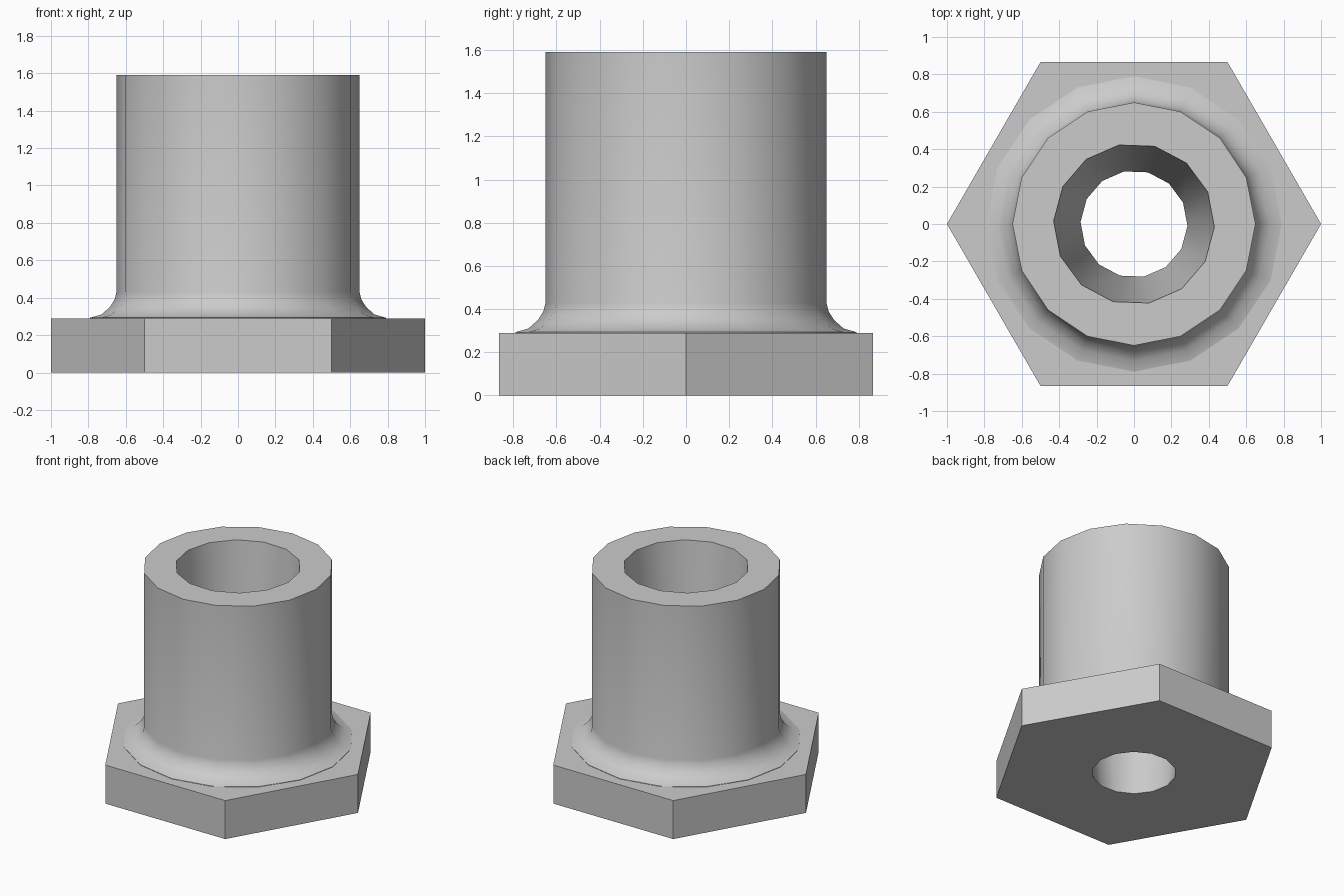
import bpy, bmesh, math

if "Cube" in bpy.data.objects:
    bpy.data.objects.remove(bpy.data.objects["Cube"], do_unlink=True)

metal = bpy.data.materials.new("light_grey")
metal.use_nodes = True
grey = (0.6, 0.6, 0.6, 1)
metal.diffuse_color = grey
metal.node_tree.nodes["Principled BSDF"].inputs["Base Color"].default_value = grey


def lathe(name, profile, sides, phase=0):
    """Closed solid from stacked rings of (radius, height)."""
    bm = bmesh.new()
    rings = []
    for r, z in profile:
        angles = [math.radians(phase) + math.tau * i / sides for i in range(sides)]
        rings.append([bm.verts.new((r * math.cos(a), r * math.sin(a), z)) for a in angles])
    for low, high in zip(rings, rings[1:]):
        for i in range(sides):
            j = (i + 1) % sides
            bm.faces.new((low[i], low[j], high[j], high[i]))
    bm.faces.new(rings[0][::-1])
    bm.faces.new(rings[-1])
    mesh = bpy.data.meshes.new(name)
    bm.to_mesh(mesh)
    bm.free()
    mesh.materials.append(metal)
    obj = bpy.data.objects.new(name, mesh)
    bpy.context.collection.objects.link(obj)
    return obj


def combine(target, tool, operation):
    """Apply a boolean and remove the tool."""
    tool.hide_render = True
    mod = target.modifiers.new(operation, "BOOLEAN")
    mod.operation = operation
    mod.solver = "EXACT"
    mod.object = tool
    bpy.context.view_layer.objects.active = target
    bpy.ops.object.modifier_apply(modifier=mod.name)
    bpy.data.objects.remove(tool, do_unlink=True)


# Hexagonal flange
bushing = lathe("flanged_bushing", [(1, 0), (1, 0.29)], 6)

# Round barrel with a concave fillet at its foot
barrel = lathe("barrel", [(0.79, 0.2), (0.79, 0.293), (0.73, 0.31), (0.685, 0.35),
                          (0.66, 0.39), (0.65, 0.43), (0.65, 1.59)], 16)
combine(bushing, barrel, "UNION")

# Tapered bore running right through
bore = lathe("bore_cutter", [(0.277, -0.1), (0.439, 1.69)], 14, 75)
combine(bushing, bore, "DIFFERENCE")

# Smooth the round walls, keep level faces flat
bpy.ops.object.select_all(action="DESELECT")
bushing.select_set(True)
bpy.context.view_layer.objects.active = bushing
bpy.ops.object.shade_smooth_by_angle(angle=math.radians(30))
for face in bushing.data.polygons:
    if abs(face.normal.z) > 0.999:
        face.use_smooth = False
